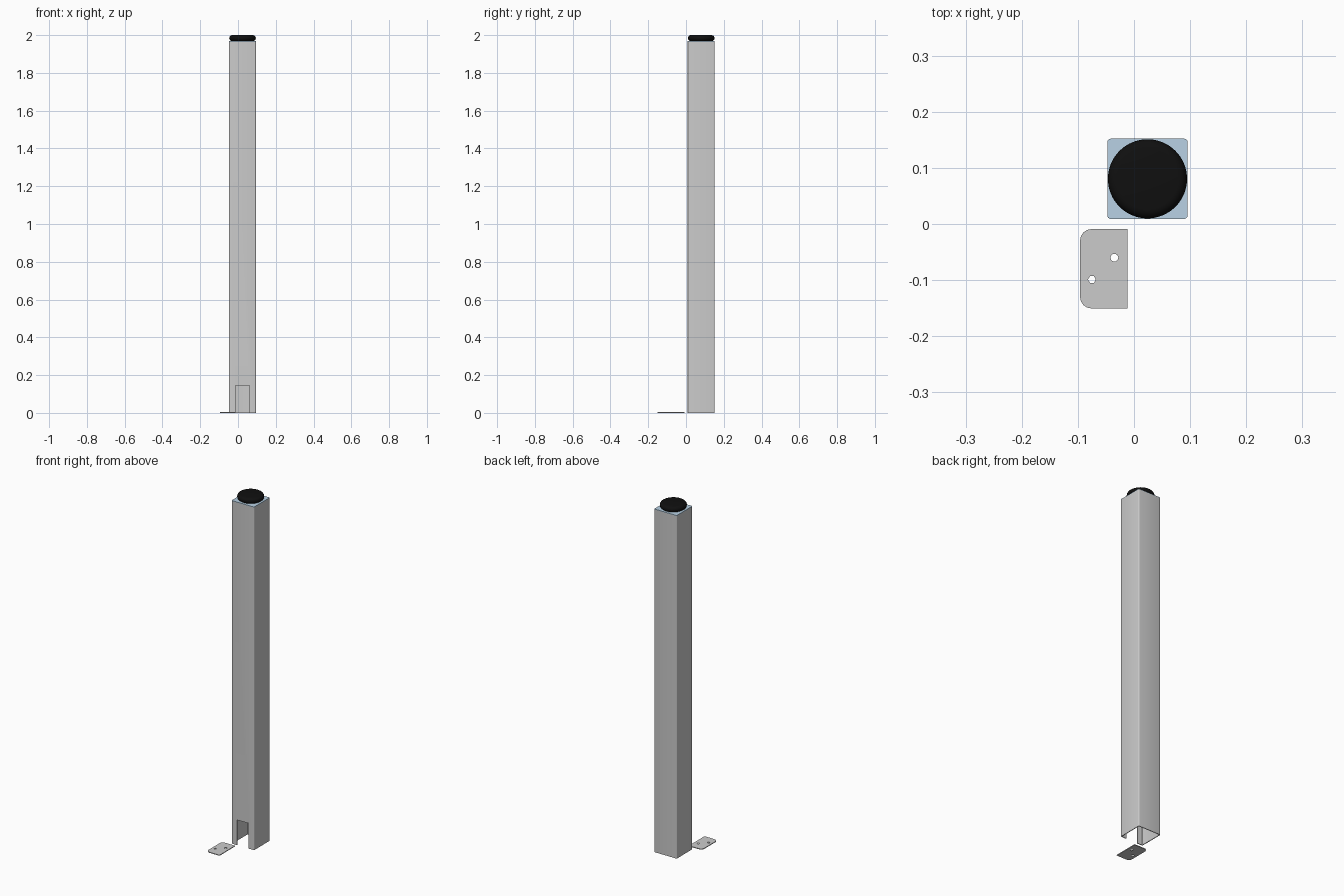
import bpy, bmesh
from math import sin, cos, pi

if "Cube" in bpy.data.objects:
    bpy.data.objects.remove(bpy.data.objects["Cube"])

CX, CY, HALF = 0.024, 0.0805, 0.0715   # post centre and half width
TOP = 1.964                            # top of the post


def material(name, color):
    m = bpy.data.materials.new(name)
    m.diffuse_color = color
    m.use_nodes = True
    m.node_tree.nodes["Principled BSDF"].inputs["Base Color"].default_value = m.diffuse_color
    return m


def make_object(name, bm, mat=None):
    bmesh.ops.recalc_face_normals(bm, faces=bm.faces)
    me = bpy.data.meshes.new(name)
    bm.to_mesh(me)
    bm.free()
    ob = bpy.data.objects.new(name, me)
    bpy.context.collection.objects.link(ob)
    if mat:
        me.materials.append(mat)
    return ob


def circle(x, y, r, n):
    return [(x + r * cos(2 * pi * i / n), y + r * sin(2 * pi * i / n)) for i in range(n)]


def rounded_rect(x0, x1, y0, y1, radii, seg=4):
    """Radii run counter-clockwise from the +x +y corner."""
    pts = []
    for k, (x, y, sx, sy) in enumerate([(x1, y1, -1, -1), (x0, y1, 1, -1),
                                        (x0, y0, 1, 1), (x1, y0, -1, 1)]):
        r = radii[k]
        if r == 0:
            pts.append((x, y))
            continue
        for i in range(seg + 1):
            a = (k + i / seg) * pi / 2
            pts.append((x + sx * r + r * cos(a), y + sy * r + r * sin(a)))
    return pts


def prism(name, pts, z0, z1, mat=None):
    bm = bmesh.new()
    face = bm.faces.new([bm.verts.new((x, y, z0)) for x, y in pts])
    ext = bmesh.ops.extrude_face_region(bm, geom=[face])
    bm.faces.ensure_lookup_table()
    verts = [g for g in ext["geom"] if isinstance(g, bmesh.types.BMVert)]
    bmesh.ops.translate(bm, verts=verts, vec=(0, 0, z1 - z0))
    if len([f for f in bm.faces if len(f.verts) == len(pts)]) < 2:
        bm.faces.new([v for v in bm.verts if v not in verts])
    return make_object(name, bm, mat)


def cut(ob, cutter):
    bpy.context.view_layer.objects.active = ob
    mod = ob.modifiers.new("cut", "BOOLEAN")
    mod.operation, mod.solver, mod.object = "DIFFERENCE", "EXACT", cutter
    bpy.ops.object.modifier_apply(modifier=mod.name)
    bpy.data.objects.remove(cutter)


def square(h, r):
    return rounded_rect(CX - h, CX + h, CY - h, CY + h, [r] * 4)


def smooth(ob):
    bpy.ops.object.select_all(action="DESELECT")
    ob.select_set(True)
    bpy.context.view_layer.objects.active = ob
    bpy.ops.object.shade_smooth_by_angle()


black = material("black", (0.005, 0.005, 0.005, 1))
blue = material("pale_blue", (0.48, 0.64, 0.78, 1))

# hollow square post with an opening at the foot of the front face
post = prism("post", square(HALF, 0.006), 0, TOP)
cut(post, prism("bore", square(HALF - 0.004, 0.003), -0.1, TOP + 0.1))
slot = rounded_rect(CX - 0.0375, CX + 0.0375, CY - 0.15, CY, [0] * 4)
cut(post, prism("slot", slot, -0.1, 0.145))
smooth(post)

# plate closing the top of the post
cap = prism("top_plate", square(HALF, 0.006), TOP, TOP + 0.004, blue)
smooth(cap)

# round lamp disc with a rounded rim
bm = bmesh.new()
z0, r, seg, n = TOP + 0.004, 0.0705, 8, 64
h = (2.0 - z0) / 2
rings = []
for i in range(seg + 1):
    a = -pi / 2 + pi * i / seg
    rings.append([bm.verts.new((x, y, z0 + h + h * sin(a)))
                  for x, y in circle(CX, CY, r - h + h * cos(a), n)])
for lo, hi in zip(rings, rings[1:]):
    for i in range(n):
        j = (i + 1) % n
        bm.faces.new((lo[i], lo[j], hi[j], hi[i]))
bm.faces.new(rings[0])
bm.faces.new(rings[-1])
smooth(make_object("lamp_disc", bm, black))

# loose door plate with two screw holes, lying beside the post
plate = prism("foot_plate", rounded_rect(-0.096, -0.012, -0.1505, -0.009,
                                         [0, 0.02, 0.02, 0]), 0, 0.004)
for x, y, sides in [(-0.035, -0.06, 10), (-0.075, -0.099, 6)]:
    cut(plate, prism("hole", circle(x, y, 0.007, sides), -0.1, 0.1))
smooth(plate)
